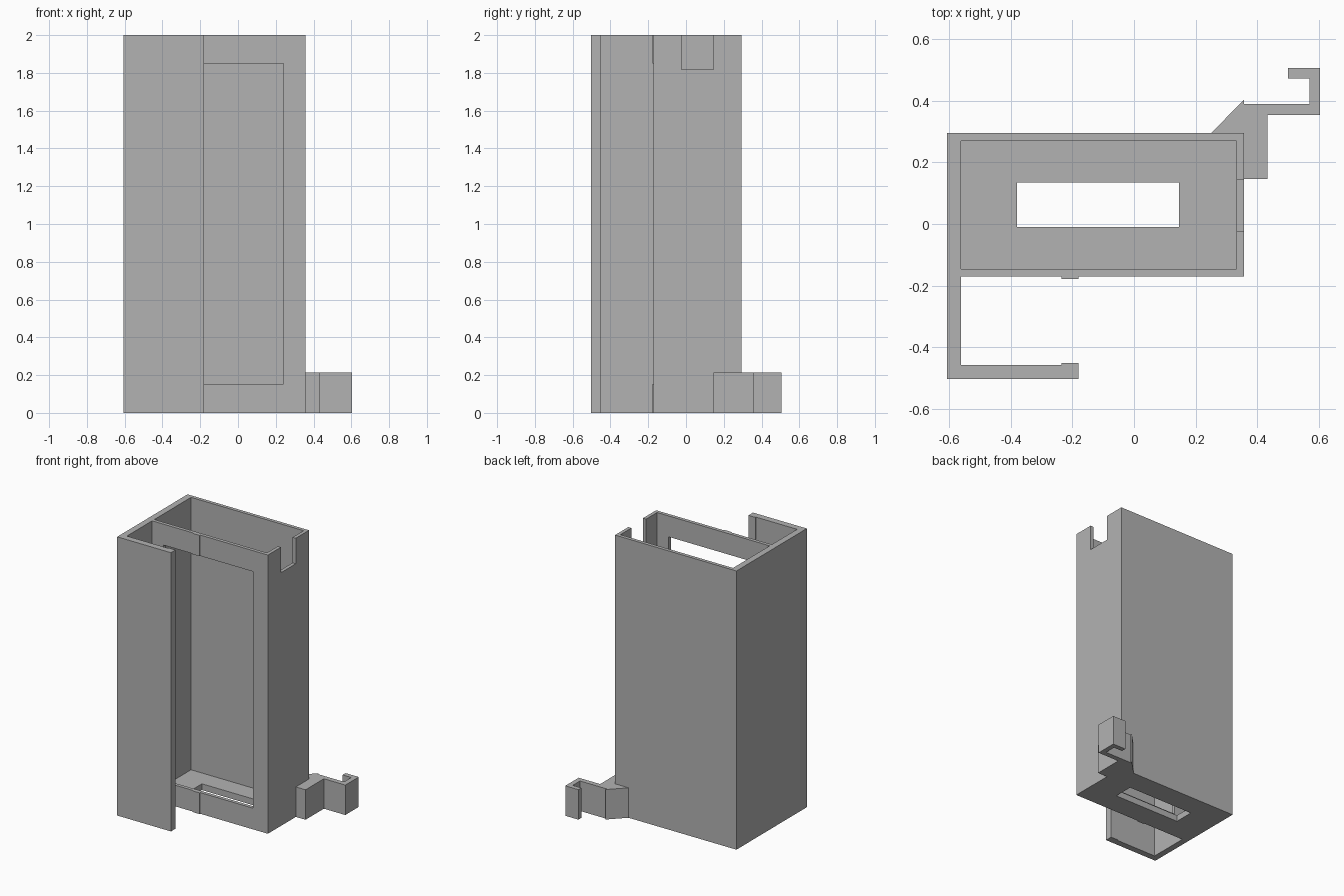
import bpy
import bmesh

cube = bpy.data.objects.get("Cube")
if cube:
    bpy.data.objects.remove(cube, do_unlink=True)

HEIGHT = 2.0

grey = bpy.data.materials.new("plain grey")
grey.use_nodes = True
GREY = (0.45, 0.45, 0.45, 1)
grey.diffuse_color = GREY
grey.node_tree.nodes["Principled BSDF"].inputs["Base Color"].default_value = GREY


def prism(name, outline, z0, z1):
    """Extrude a plan outline from z0 up to z1."""
    bm = bmesh.new()
    base = bm.faces.new([bm.verts.new((x, y, z0)) for x, y in outline])
    top = bmesh.ops.extrude_face_region(bm, geom=[base])["geom"]
    verts = [v for v in top if isinstance(v, bmesh.types.BMVert)]
    bmesh.ops.translate(bm, verts=verts, vec=(0, 0, z1 - z0))
    bmesh.ops.recalc_face_normals(bm, faces=bm.faces)
    mesh = bpy.data.meshes.new(name)
    bm.to_mesh(mesh)
    bm.free()
    mesh.materials.append(grey)
    obj = bpy.data.objects.new(name, mesh)
    bpy.context.collection.objects.link(obj)
    return obj


def cut(target, name, x0, x1, y0, y1, z0, z1):
    """Cut a box-shaped opening out of the target."""
    cutter = prism(name, [(x0, y0), (x1, y0), (x1, y1), (x0, y1)], z0, z1)
    cutter.hide_render = True
    mod = target.modifiers.new(name, 'BOOLEAN')
    mod.operation = 'DIFFERENCE'
    mod.solver = 'EXACT'
    mod.object = cutter
    bpy.context.view_layer.objects.active = target
    bpy.ops.object.modifier_apply(modifier=mod.name)
    bpy.data.objects.remove(cutter, do_unlink=True)


# Box body with the side wall running forward into a front flange,
# and a shallow ridge on each side of the channel
housing = prism("housing", [
    (-0.607, -0.503), (-0.18, -0.503), (-0.18, -0.451), (-0.235, -0.451),
    (-0.235, -0.457), (-0.562, -0.457), (-0.562, -0.171), (-0.235, -0.171),
    (-0.235, -0.178), (-0.18, -0.178), (-0.18, -0.171), (0.357, -0.171),
    (0.357, 0.295), (-0.607, 0.295)], 0, HEIGHT)

# Openings: open-topped cavity, floor slot, front window, side notch
cut(housing, "cavity", -0.562, 0.332, -0.146, 0.27, 0.045, 2.1)
cut(housing, "floor_slot", -0.38, 0.146, -0.009, 0.134, -0.1, 0.1)
cut(housing, "front_window", -0.472, 0.24, -0.25, -0.1, 0.152, 1.85)
cut(housing, "side_notch", 0.3, 0.4, -0.023, 0.145, 1.817, 2.1)

# Hooked clip on the back corner
prism("corner_clip", [
    (0.357, 0.146), (0.434, 0.146), (0.434, 0.354), (0.604, 0.354),
    (0.604, 0.506), (0.5, 0.506), (0.5, 0.472), (0.569, 0.472),
    (0.569, 0.39), (0.357, 0.39), (0.357, 0.403), (0.25, 0.295),
    (0.357, 0.295)], 0, 0.215)
